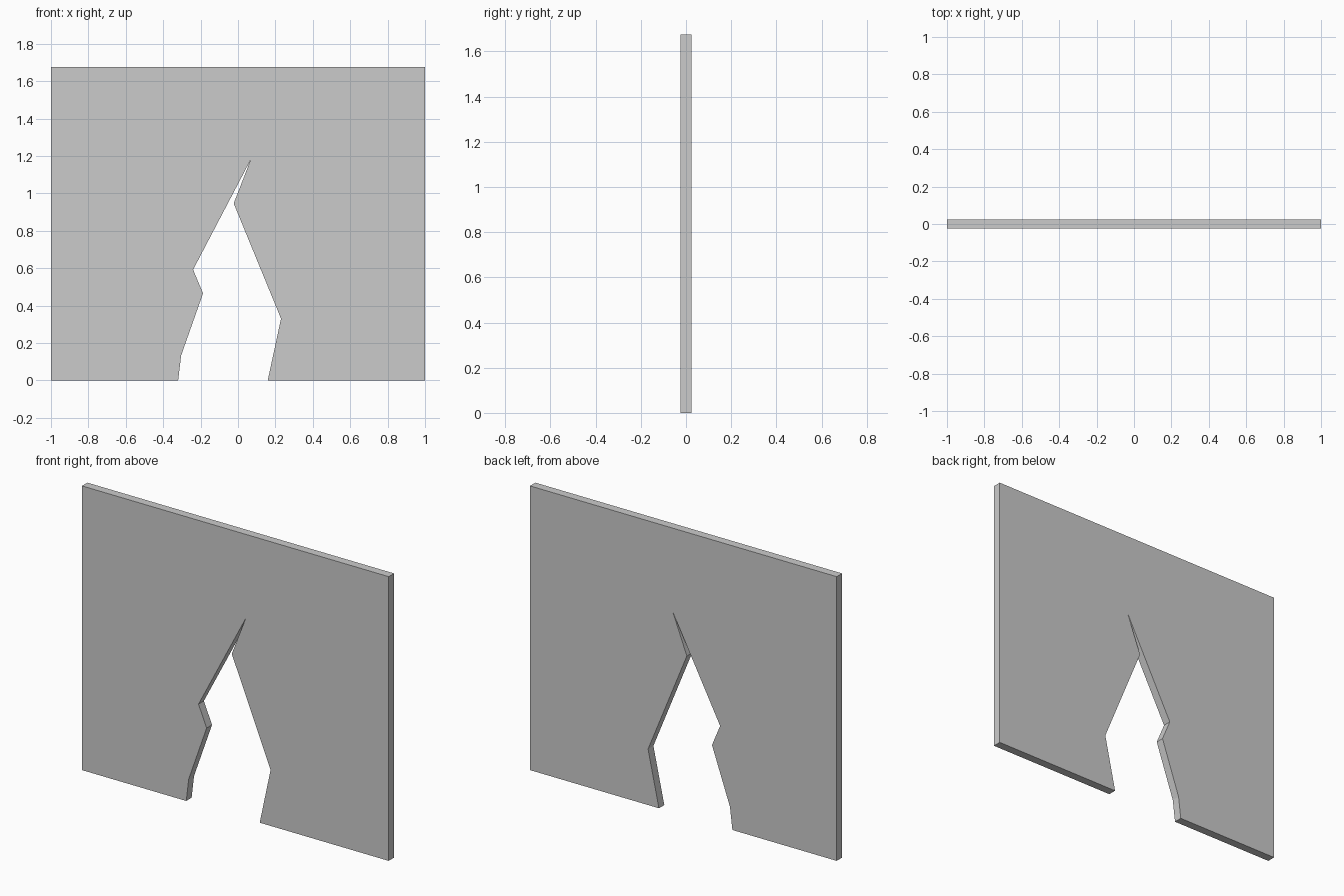
import bpy, bmesh
from mathutils import Vector

if "Cube" in bpy.data.objects:
    bpy.data.objects.remove(bpy.data.objects["Cube"])

HEIGHT = 1.675
THICKNESS = 0.05

# Jagged opening, from bottom left over the tip to bottom right (x, z)
opening = [(-0.32, 0), (-0.304, 0.133), (-0.187, 0.465), (-0.24, 0.592),
           (0.068, 1.18), (-0.023, 0.946), (0.23, 0.33), (0.159, 0)]

# Wall outline, with the opening cut up from the bottom edge
outline = [(-1, 0)] + opening + [(1, 0), (1, HEIGHT), (-1, HEIGHT)]

# Wall panel: outline extruded through its thickness
bm = bmesh.new()
face = bm.faces.new([bm.verts.new((x, -THICKNESS / 2, z)) for x, z in outline])
result = bmesh.ops.extrude_face_region(bm, geom=[face], use_keep_orig=True)
back = [g for g in result["geom"] if isinstance(g, bmesh.types.BMVert)]
bmesh.ops.translate(bm, verts=back, vec=Vector((0, THICKNESS, 0)))
bmesh.ops.recalc_face_normals(bm, faces=bm.faces[:])

mesh = bpy.data.meshes.new("broken_wall")
bm.to_mesh(mesh)
bm.free()
bpy.context.collection.objects.link(bpy.data.objects.new("broken_wall", mesh))
